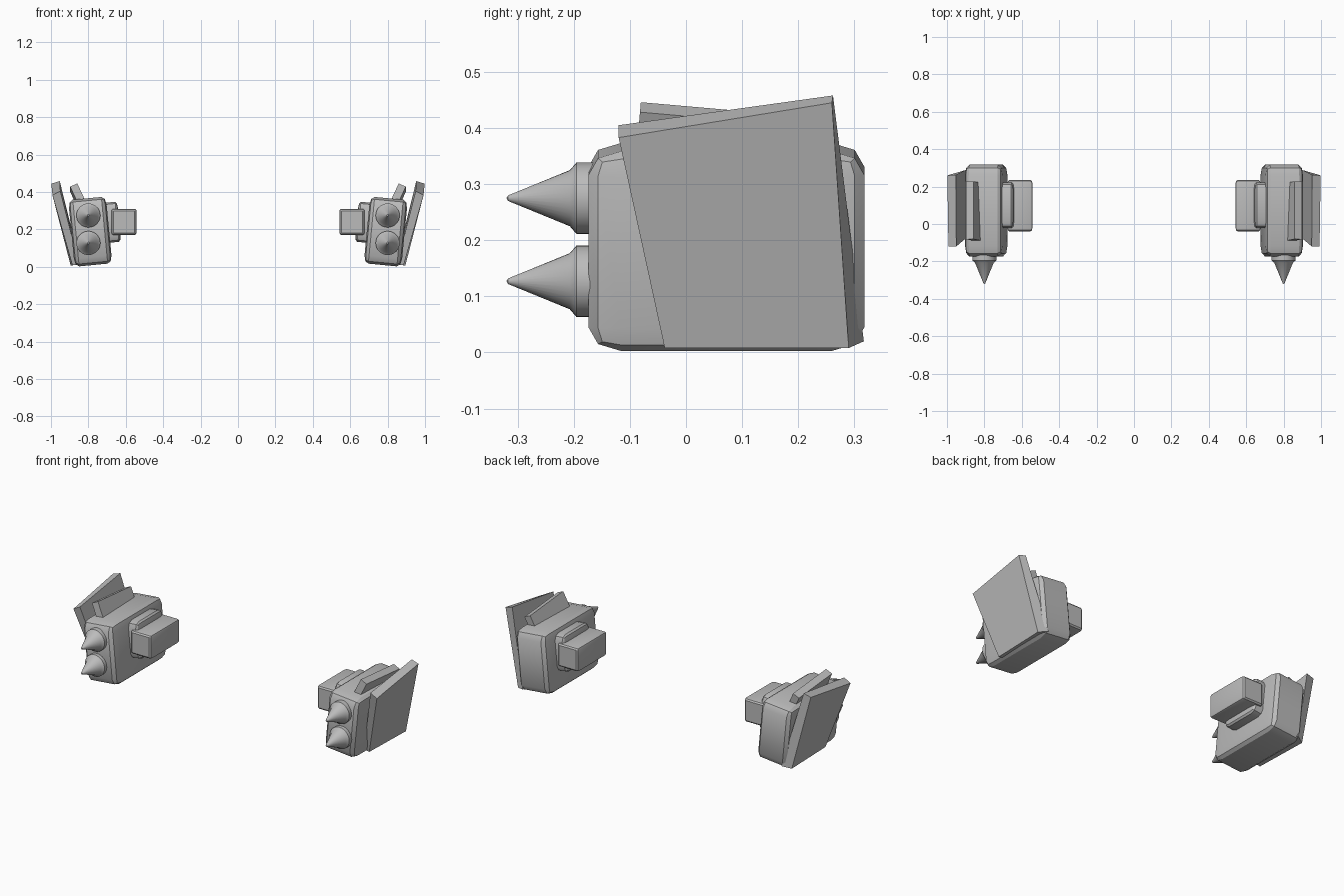
import bpy, bmesh
from math import radians, pi
from mathutils import Matrix, Vector

cube = bpy.data.objects.get("Cube")
if cube:
    bpy.data.objects.remove(cube)

grey = bpy.data.materials.new("plain_grey")
grey.use_nodes = True
COLOUR = (0.5, 0.5, 0.5, 1)
grey.diffuse_color = COLOUR
grey.node_tree.nodes["Principled BSDF"].inputs["Base Color"].default_value = COLOUR


def finish(name, bm):
    """Make the left part and mirror it to the right."""
    bmesh.ops.recalc_face_normals(bm, faces=bm.faces)
    mesh = bpy.data.meshes.new(name)
    bm.to_mesh(mesh)
    bm.free()
    mesh.materials.append(grey)
    ob = bpy.data.objects.new(name, mesh)
    bpy.context.collection.objects.link(ob)
    bpy.ops.object.select_all(action='DESELECT')
    ob.select_set(True)
    bpy.context.view_layer.objects.active = ob
    bpy.ops.object.shade_smooth_by_angle(angle=radians(30))
    ob.modifiers.new("Mirror", 'MIRROR').use_mirror_merge = False
    return ob


def block(name, centre, size, lean=0, pitch=0, bevel=0, segments=2):
    """Box with bevels that stretch with its proportions."""
    bm = bmesh.new()
    bmesh.ops.create_cube(bm, size=1)
    if bevel:
        bmesh.ops.bevel(bm, geom=bm.edges[:], offset=bevel, segments=segments,
                        profile=0.5, affect='EDGES')
    place = (Matrix.Translation(centre) @ Matrix.Rotation(radians(pitch), 4, 'X')
             @ Matrix.Rotation(radians(lean), 4, 'Y') @ Matrix.Diagonal((*size, 1)))
    bm.transform(place)
    return finish(name, bm)


def spike(name, x, z):
    """Turned spike with a short collar, pointing forward."""
    profile = [(0, -0.15), (0.064, -0.15), (0.064, -0.195),
               (0.05, -0.207), (0.005, -0.317), (0, -0.32)]
    bm = bmesh.new()
    verts = [bm.verts.new((r, y, 0)) for r, y in profile]
    edges = [bm.edges.new(pair) for pair in zip(verts, verts[1:])]
    bmesh.ops.spin(bm, geom=verts + edges, cent=(0, 0, 0), axis=(0, 1, 0),
                   angle=2 * pi, steps=32)
    bmesh.ops.remove_doubles(bm, verts=bm.verts, dist=0.0005)
    bm.transform(Matrix.Translation((x, 0, z)))
    return finish(name, bm)


def panel(name, outer, inner):
    """Tapered slab between two four-cornered faces."""
    bm = bmesh.new()
    a = [bm.verts.new(p) for p in outer]
    b = [bm.verts.new(p) for p in inner]
    bm.faces.new(a)
    bm.faces.new(b[::-1])
    for i in range(4):
        j = (i + 1) % 4
        bm.faces.new((a[j], a[i], b[i], b[j]))
    return finish(name, bm)


# Main housing, leaning outward
block("housing", (0.79, 0.072, 0.188), (0.202, 0.492, 0.358), lean=5.5, bevel=0.12)

# Front spikes
for level, z in (("upper", 0.275), ("lower", 0.127)):
    spike(level + "_spike", 0.8, z)

# Outer shield, front top round to front bottom
panel("shield",
      [(0.992, -0.12, 0.383), (0.998, 0.26, 0.445), (0.895, 0.29, 0.008), (0.885, -0.038, 0.008)],
      [(0.95, -0.12, 0.405), (0.953, 0.262, 0.458), (0.845, 0.317, 0.02), (0.85, -0.035, 0.012)])

# Top fin between housing and shield
block("fin", (0.851, 0.068, 0.365), (0.042, 0.31, 0.13), lean=25, pitch=-5)

# Inner mount and grip block
block("mount", (0.675, 0.1, 0.238), (0.08, 0.245, 0.215), lean=5.5, bevel=0.15)
block("grip", (0.61, 0.098, 0.24), (0.135, 0.275, 0.14), bevel=0.08)
